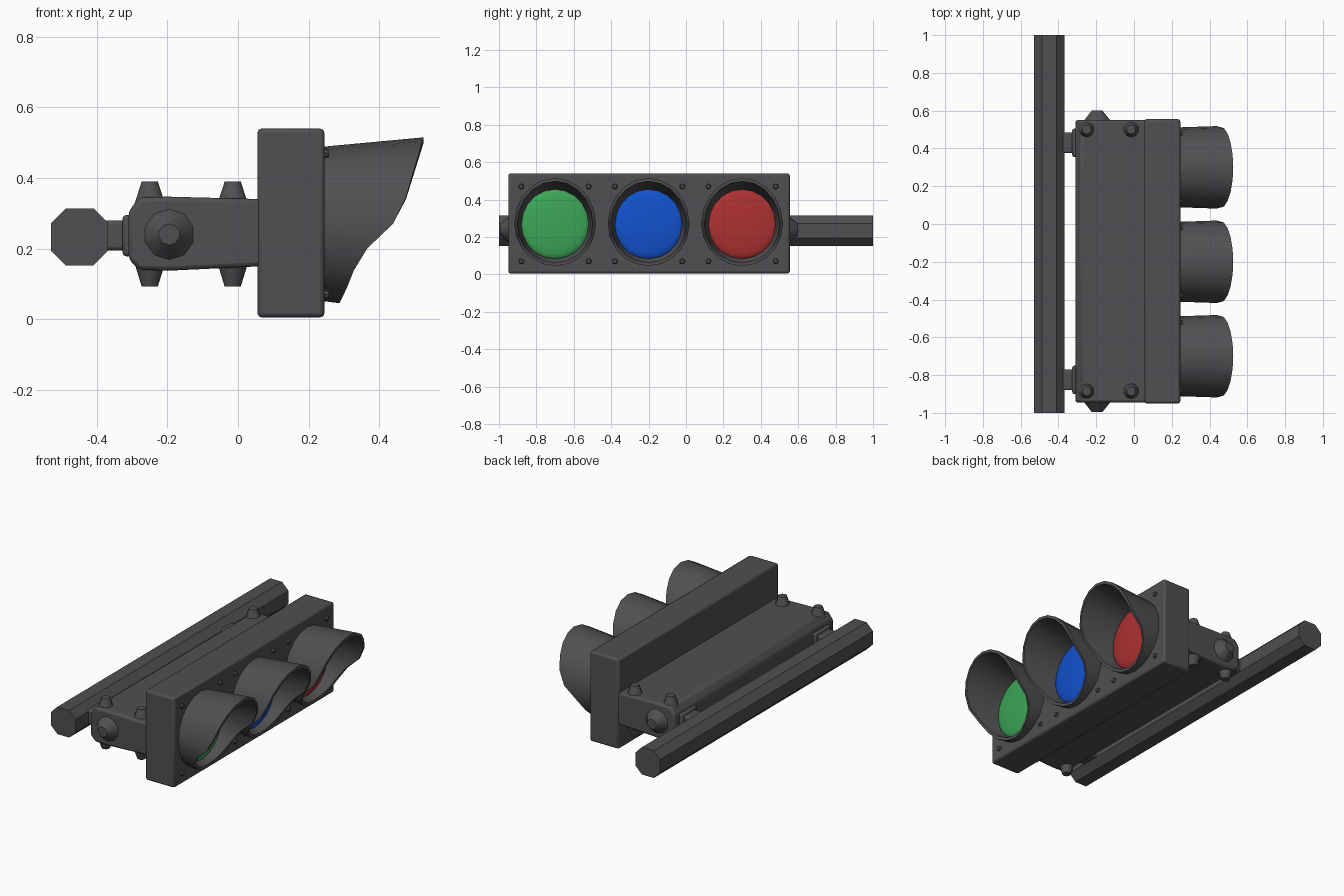
import bpy, bmesh, math
from mathutils import Matrix, Vector

cube = bpy.data.objects.get("Cube")
if cube:
    bpy.data.objects.remove(cube, do_unlink=True)


def material(name, rgb):
    m = bpy.data.materials.new(name)
    m.use_nodes = True
    m.diffuse_color = (*rgb, 1)
    bsdf = next(n for n in m.node_tree.nodes if n.type == 'BSDF_PRINCIPLED')
    bsdf.inputs["Base Color"].default_value = (*rgb, 1)
    return m


GREY = material("dark grey", (0.08, 0.078, 0.085))
GREEN = material("green lens", (0.045, 0.38, 0.095))
BLUE = material("blue lens", (0.006, 0.085, 0.62))
RED = material("red lens", (0.42, 0.03, 0.03))


def finish(name, bm, mat, angle=35, bevel=0):
    bmesh.ops.recalc_face_normals(bm, faces=bm.faces)
    me = bpy.data.meshes.new(name)
    bm.to_mesh(me)
    bm.free()
    me.materials.append(mat)
    ob = bpy.data.objects.new(name, me)
    bpy.context.collection.objects.link(ob)
    if bevel:
        mod = ob.modifiers.new("Bevel", 'BEVEL')
        mod.width = bevel
        mod.segments = 2
    bpy.ops.object.select_all(action='DESELECT')
    ob.select_set(True)
    bpy.context.view_layer.objects.active = ob
    bpy.ops.object.shade_smooth_by_angle(angle=math.radians(angle))
    return ob


def box(name, lo, hi, bevel=0):
    lo, hi = Vector(lo), Vector(hi)
    bm = bmesh.new()
    bmesh.ops.create_cube(bm, size=1)
    for v in bm.verts:
        v.co = (lo + hi) / 2 + v.co * (hi - lo)
    return finish(name, bm, GREY, bevel=bevel)


def extrude_y(name, profile, y0, y1, bevel=0):
    bm = bmesh.new()
    face = bm.faces.new([bm.verts.new((x, y0, z)) for x, z in profile])
    ext = bmesh.ops.extrude_face_region(bm, geom=[face])
    for v in ext["geom"]:
        if isinstance(v, bmesh.types.BMVert):
            v.co.y = y1
    return finish(name, bm, GREY, bevel=bevel)


def cone(name, pos, direction, r1, r2, depth, sides=10, mat=GREY, bevel=0):
    # the base sits at pos and the tip points along direction
    bm = bmesh.new()
    rot = Vector(direction).to_track_quat('Z', 'Y').to_matrix().to_4x4()
    mat4 = Matrix.Translation(pos) @ rot @ Matrix.Translation((0, 0, depth / 2))
    bmesh.ops.create_cone(bm, cap_ends=True, segments=sides, radius1=r1,
                          radius2=r2, depth=depth, matrix=mat4)
    return finish(name, bm, mat, bevel=bevel)


Y0, Y1 = -0.95, 0.555
ZC = 0.27

# Octagonal mounting pole
c = 0.042
half = 0.081
ring = [(half - c, half), (half, half - c), (half, c - half), (half - c, -half),
        (c - half, -half), (-half, c - half), (-half, half - c), (c - half, half)]
extrude_y("mounting_pole", [(x - 0.449, z + 0.233) for x, z in ring], -1, 1)

# Front panel and rear housing
box("front_panel", (0.055, Y0, 0.005), (0.245, Y1, 0.54), bevel=0.012)
extrude_y("rear_housing", [(-0.31, 0.17), (-0.31, 0.305), (-0.28, 0.345), (-0.2, 0.347),
                           (0.07, 0.34), (0.07, 0.15), (-0.2, 0.137), (-0.28, 0.14)],
          Y0 + 0.005, Y1 - 0.005, bevel=0.012)

# Brackets joining the housing to the pole, with a collar at the housing
for end, y in (("back", 0.43), ("front", -0.825)):
    box(f"{end}_bracket", (-0.39, y - 0.055, 0.195), (-0.3, y + 0.055, 0.28), bevel=0.01)
    box(f"{end}_collar", (-0.327, y - 0.075, 0.178), (-0.3, y + 0.075, 0.295), bevel=0.01)

# Corner bolts above and below, and a hub on each end
for end, y in (("back", 0.5), ("front", -0.885)):
    for place, x in (("outer", -0.25), ("inner", -0.015)):
        cone(f"{end}_{place}_top_bolt", (x, y, 0.325), (0, 0, 1), 0.046, 0.024, 0.065)
        cone(f"{end}_{place}_bottom_bolt", (x, y, 0.16), (0, 0, -1), 0.046, 0.024, 0.068)
cone("back_hub", (-0.195, Y1 - 0.015, 0.24), (0, 1, 0), 0.08, 0.03, 0.06)
cone("front_hub", (-0.195, Y0 + 0.015, 0.24), (0, -1, 0), 0.08, 0.03, 0.06)

# Visor rim: reach along x for each height
RIM = [(0.04, 0.285), (0.08, 0.305), (0.18, 0.345), (0.29, 0.46), (0.52, 0.527)]


def reach(z):
    for (z0, x0), (z1, x1) in zip(RIM, RIM[1:]):
        if z <= z1:
            return x0 + (x1 - x0) * max(0, z - z0) / (z1 - z0)
    return RIM[-1][1]


def visor(name, yc, sides=20):
    bm = bmesh.new()
    loops = []
    for radius, front in ((0.218, False), (0.225, True), (0.208, True), (0.182, False)):
        loop = []
        for i in range(sides):
            a = 2 * math.pi * i / sides
            y, z = yc + radius * math.sin(a) * 0.97, ZC + radius * math.cos(a)
            lift = 0.02 * max(0, math.cos(a)) if front else 0
            x = reach(ZC + 0.225 * math.cos(a) + lift) if front else 0.235
            loop.append(bm.verts.new((x, y, z + lift)))
        loops.append(loop)
    for a, b in zip(loops, loops[1:] + loops[:1]):
        for i in range(sides):
            j = (i + 1) % sides
            bm.faces.new((a[i], a[j], b[j], b[i]))
    finish(name, bm, GREY)


# Domed lenses inside their visors
for colour, yc, mat in (("green", -0.7, GREEN), ("blue", -0.2, BLUE), ("red", 0.3, RED)):
    visor(f"{colour}_visor", yc)
    bm = bmesh.new()
    bmesh.ops.create_uvsphere(bm, u_segments=20, v_segments=12, radius=0.186)
    bmesh.ops.bisect_plane(bm, geom=bm.verts[:] + bm.edges[:] + bm.faces[:],
                           plane_co=(0, 0, 0), plane_no=(0, 0, 1), clear_inner=True)
    for v in bm.verts:
        v.co = (0.25 + v.co.z * 0.13, yc + v.co.x, ZC + v.co.y)
    finish(f"{colour}_lens", bm, mat)
    # Small screws around each lens
    for sy in (-1, 1):
        for sz in (-1, 1):
            cone(f"{colour}_screw", (0.24, yc + sy * 0.18, ZC + sz * 0.2),
                 (1, 0, 0), 0.017, 0.01, 0.018, sides=8)
